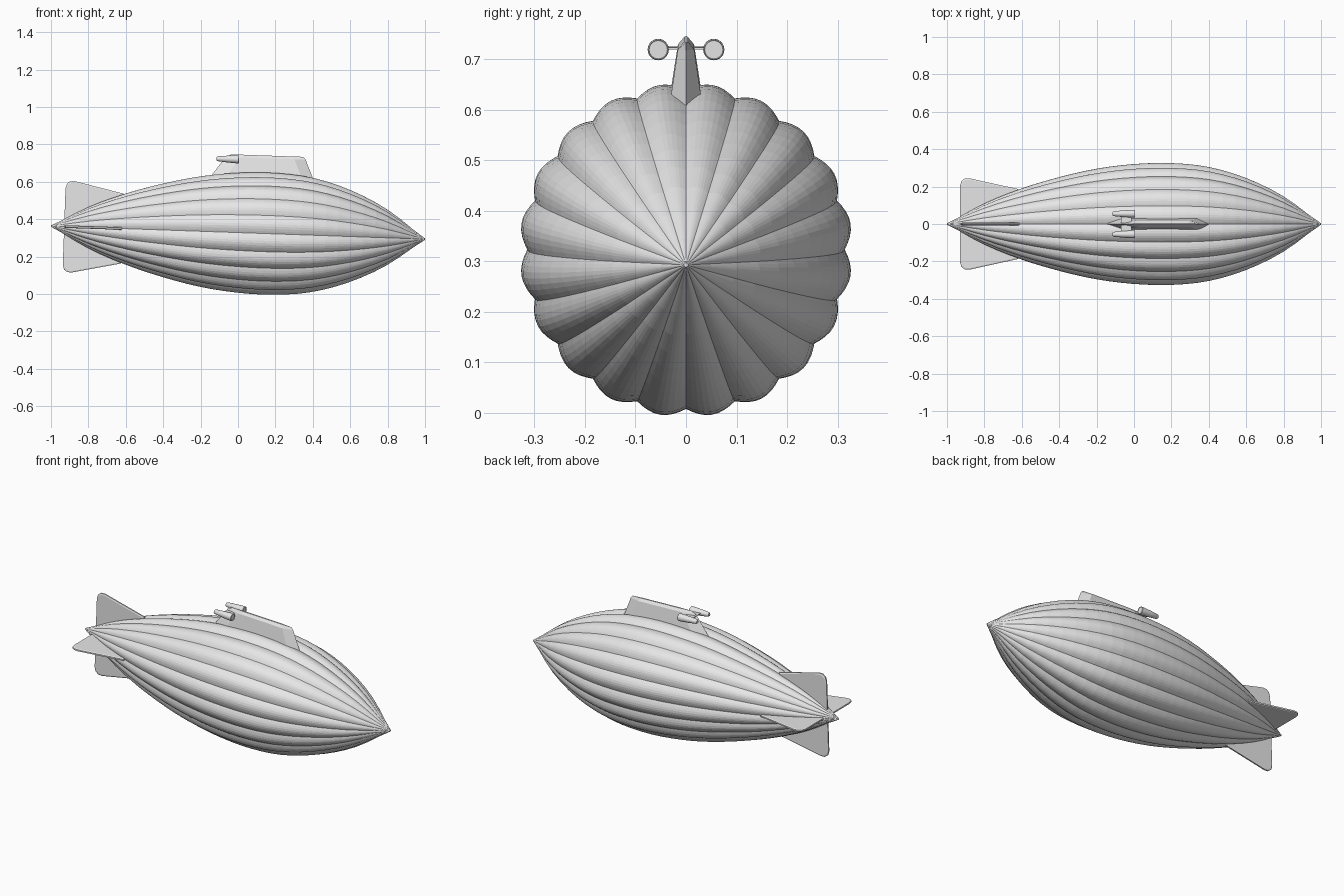
import bpy, bmesh, math
from mathutils import Matrix, Vector

cube = bpy.data.objects.get("Cube")
if cube:
    bpy.data.objects.remove(cube)

grey = bpy.data.materials.new("pale grey")
grey.use_nodes = True
grey.diffuse_color = (0.8, 0.8, 0.8, 1)
grey.node_tree.nodes["Principled BSDF"].inputs["Base Color"].default_value = (0.8, 0.8, 0.8, 1)

# The whole craft is pitched slightly, nose down
PITCH = Matrix.Translation((0, 0, 0.328)) @ Matrix.Rotation(0.035, 4, 'Y')


def finish(name, bm, smooth=None):
    """Pitch the part, give it its colour and link it."""
    bmesh.ops.remove_doubles(bm, verts=bm.verts, dist=1e-5)
    bmesh.ops.recalc_face_normals(bm, faces=bm.faces)
    bm.transform(PITCH)
    mesh = bpy.data.meshes.new(name)
    bm.to_mesh(mesh)
    bm.free()
    mesh.materials.append(grey)
    obj = bpy.data.objects.new(name, mesh)
    bpy.context.collection.objects.link(obj)
    if smooth:
        bpy.ops.object.select_all(action='DESELECT')
        obj.select_set(True)
        bpy.context.view_layer.objects.active = obj
        bpy.ops.object.shade_smooth_by_angle(angle=math.radians(smooth))
    return obj


def loft(name, rings, smooth=None):
    """Skin a list of closed rings and cap both ends."""
    bm = bmesh.new()
    loops = [[bm.verts.new(p) for p in ring] for ring in rings]
    for a, b in zip(loops, loops[1:]):
        for i in range(len(a)):
            j = (i + 1) % len(a)
            bm.faces.new((a[i], a[j], b[j], b[i]))
    bm.faces.new(loops[0])
    bm.faces.new(loops[-1])
    return finish(name, bm, smooth)


def spline(values, t):
    """Smooth curve through evenly spaced values."""
    i = min(int(t), len(values) - 2)
    f = t - i
    get = lambda k: values[k] if 0 <= k < len(values) else -values[1 if k < 0 else -2]
    a, b, c, d = (get(i + k) for k in (-1, 0, 1, 2))
    return b + 0.5 * f * (c - a + f * (2*a - 5*b + 4*c - d + f * (3*(b - c) + d - a)))


# Lobed gas envelope
WIDTHS = [0, 0.11, 0.19, 0.25, 0.295, 0.32, 0.325, 0.304, 0.245, 0.147, 0]
LOBES, SEGS, STEPS = 20, 8, 30
rings = []
for s in range(STEPS + 1):
    t = s / STEPS * (len(WIDTHS) - 1)
    radius = max(spline(WIDTHS, t), 0.004) * 1.012
    ring = []
    for k in range(LOBES * SEGS):
        angle = 2 * math.pi * k / (LOBES * SEGS)
        r = radius * (0.953 + 0.047 * math.sin(math.pi * (k % SEGS) / SEGS))
        ring.append((-1 + 2 * s / STEPS, r * math.sin(angle), r * math.cos(angle)))
    rings.append(ring)
loft("envelope", rings)

# Nose cap
bm = bmesh.new()
bmesh.ops.create_uvsphere(bm, u_segments=12, v_segments=8, radius=0.007,
                          matrix=Matrix.Translation((0.993, 0, 0)))
finish("nose_cap", bm, 40)

# Four tail fins with rounded trailing corners
FIN = [(-0.62, 0.05), (-0.62, 0.187), (-0.88, 0.244), (-0.905, 0.243),
       (-0.923, 0.23), (-0.93, 0.205), (-0.93, 0.015)]
for i, name in enumerate(("top_fin", "right_fin", "bottom_fin", "left_fin")):
    turn = Matrix.Rotation(i * math.pi / 2, 3, 'X')
    edges = []
    for side, shrink in ((-0.007, 0.97), (-0.004, 1), (0.004, 1), (0.007, 0.97)):
        edges.append([turn @ Vector((-0.76 + (x + 0.76) * shrink, side, z * shrink))
                      for x, z in FIN])
    loft(name, edges)

# Gondola: pointed hexagonal plan, tapering up to a narrow ridge
levels = [(0.27, -0.175, 0.405, 0.036), (0.402, -0.08, 0.348, 0.016),
          (0.417, -0.05, 0.335, 0.004)]
hexes = []
for z, back, front, w in levels:
    b, f = back + 0.08, front - 0.06
    hexes.append([(back, 0, z), (b, -w, z), (f, -w, z),
                  (front, 0, z), (f, w, z), (b, w, z)])
loft("gondola", hexes)

# Engine pods and their struts, one per side
POD = [(-0.128, 0.009), (-0.122, 0.013), (-0.07, 0.018), (-0.025, 0.021),
       (-0.010, 0.021), (-0.008, 0.019), (-0.011, 0.018)]
for side, label in ((1, "left"), (-1, "right")):
    y0, z0, n = side * 0.055, 0.391, 24
    loft(label + "_engine_pod",
         [[(x, y0 + r * math.cos(2 * math.pi * k / n), z0 + r * math.sin(2 * math.pi * k / n))
           for k in range(n)] for x, r in POD], 35)
    bm = bmesh.new()
    bmesh.ops.create_cube(bm, size=1, matrix=Matrix.Translation((-0.055, side * 0.025, z0 + 0.002))
                          @ Matrix.Diagonal((0.055, 0.04, 0.004, 1)))
    finish(label + "_engine_strut", bm)
